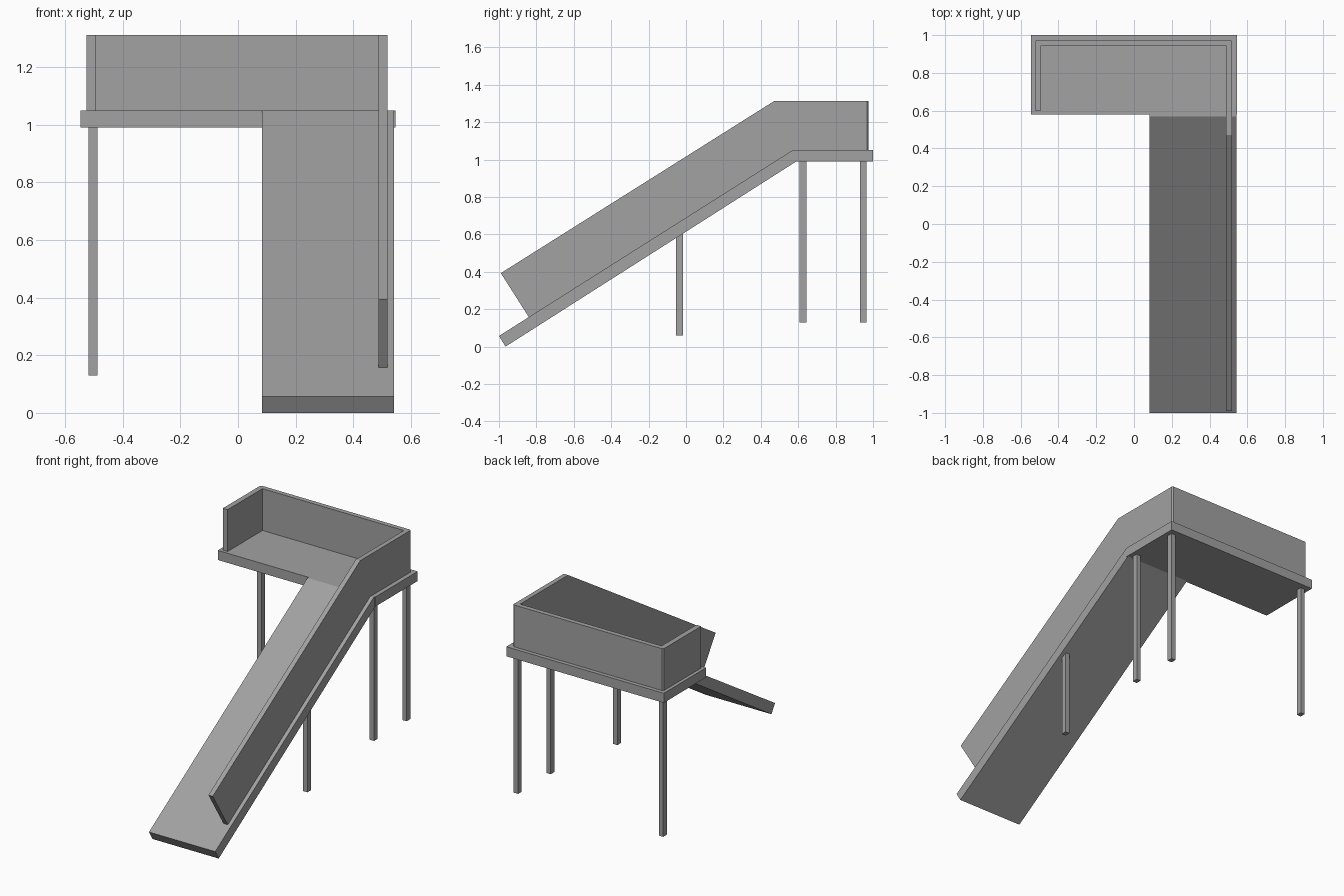
import bpy
import bmesh

cube = bpy.data.objects.get("Cube")
if cube:
    bpy.data.objects.remove(cube, do_unlink=True)

grey = bpy.data.materials.new("plain_grey")
grey.use_nodes = True
colour = (0.36, 0.36, 0.36, 1)
grey.diffuse_color = colour
grey.node_tree.nodes["Principled BSDF"].inputs["Base Color"].default_value = colour


def prism(name, points, axis, low, high):
    """Extrude a flat outline along x (points are y, z) or z (points are x, y)."""
    def place(a, b, h):
        return (h, a, b) if axis == "x" else (a, b, h)

    bm = bmesh.new()
    base = [bm.verts.new(place(a, b, low)) for a, b in points]
    face = bm.faces.new(base)
    grown = bmesh.ops.extrude_face_region(bm, geom=[face])["geom"]
    moved = [v for v in grown if isinstance(v, bmesh.types.BMVert)]
    bmesh.ops.translate(bm, verts=moved, vec=place(0, 0, high - low))
    bmesh.ops.recalc_face_normals(bm, faces=bm.faces)
    mesh = bpy.data.meshes.new(name)
    bm.to_mesh(mesh)
    bm.free()
    mesh.materials.append(grey)
    obj = bpy.data.objects.new(name, mesh)
    bpy.context.collection.objects.link(obj)
    return obj


def box_outline(x0, x1, y0, y1):
    return [(x0, y0), (x1, y0), (x1, y1), (x0, y1)]


# Platform and sloping ramp
prism("platform", box_outline(-0.546, 0.546, 0.58, 1.0), "z", 0.99, 1.05)
prism("ramp", [(-1, 0.057), (-0.965, 0), (0.59, 0.99), (0.58, 1.05), (0.57, 1.05)],
      "x", 0.083, 0.542)

# Guard wall: U-shaped plan with clipped corners, trimmed to the side profile
plan = [(-0.525, 0.6), (-0.525, 0.967), (-0.517, 0.975), (0.51, 0.975),
        (0.518, 0.967), (0.518, -1.1), (0.488, -1.1), (0.488, 0.945),
        (-0.492, 0.945), (-0.492, 0.6)]
side = [(1.1, 1.05), (1.1, 1.312), (0.47, 1.312), (-0.99, 0.393),
        (-0.84, 0.157), (0.57, 1.05)]
wall = prism("guard_wall", plan, "z", -0.1, 1.5)
trim = prism("wall_trimmer", side, "x", -0.8, 0.8)
trim.hide_render = True
cut = wall.modifiers.new("trim", "BOOLEAN")
cut.operation = "INTERSECT"
cut.solver = "EXACT"
cut.object = trim
bpy.context.view_layer.objects.active = wall
bpy.ops.object.modifier_apply(modifier=cut.name)
bpy.data.objects.remove(trim, do_unlink=True)

# Square support posts
posts = {
    "back_left_post": (0.503, 0.948, 0.13, 0.99),
    "front_left_post": (0.503, 0.625, 0.13, 0.99),
    "back_right_post": (-0.503, 0.948, 0.13, 0.99),
    "ramp_post": (0.503, -0.035, 0.06, 0.605),
}
half_x, half_y = 0.015, 0.018
for name, (x, y, low, high) in posts.items():
    outline = box_outline(x - half_x, x + half_x, y - half_y, y + half_y)
    prism(name, outline, "z", low, high)
